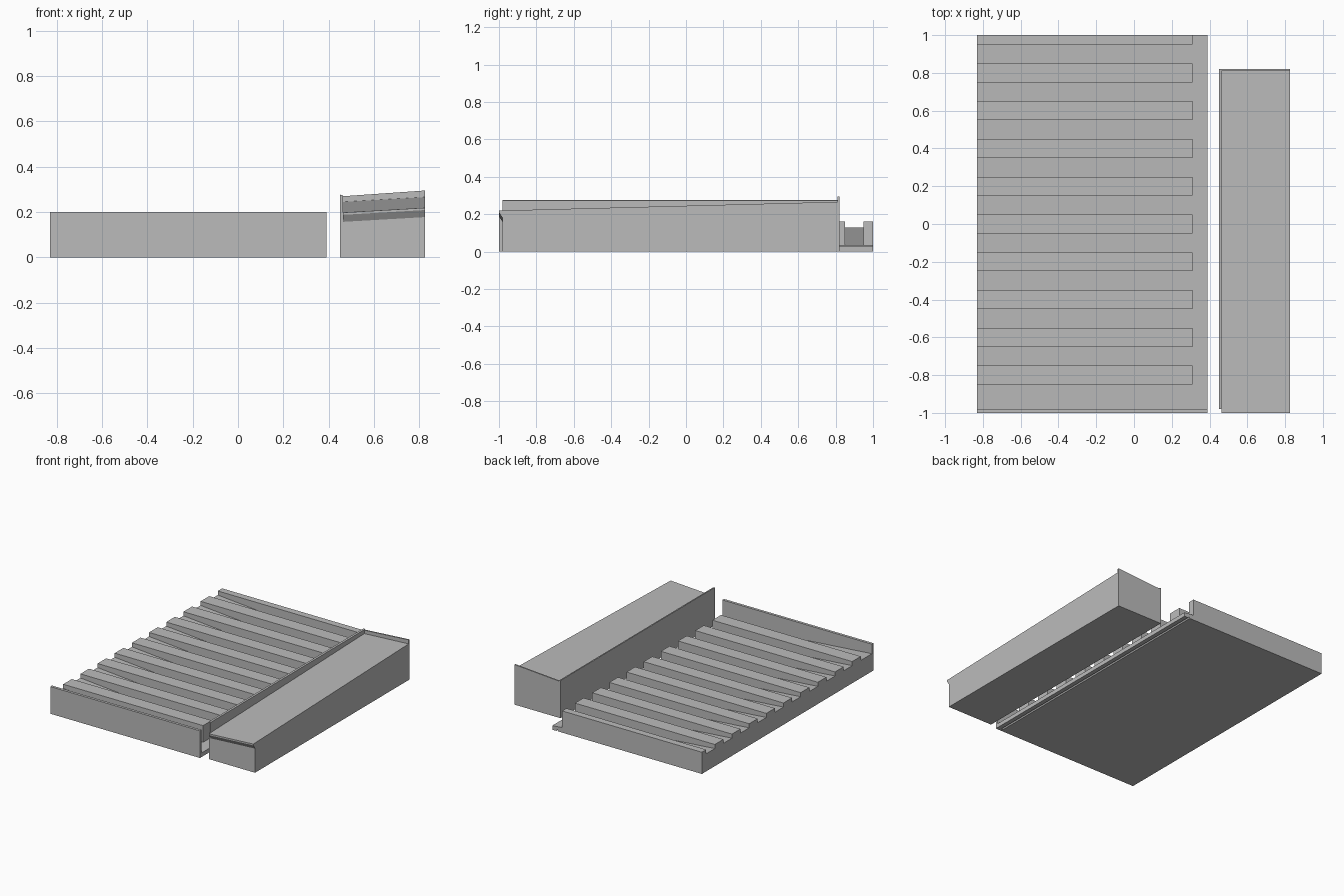
import bpy
import bmesh

if "Cube" in bpy.data.objects:
    bpy.data.objects.remove(bpy.data.objects["Cube"])

grey = bpy.data.materials.new("plain grey")
grey.diffuse_color = (0.5, 0.5, 0.5, 1)
grey.use_nodes = True
grey.node_tree.nodes["Principled BSDF"].inputs["Base Color"].default_value = grey.diffuse_color


def loft(name, solids):
    """Closed solids, each bridging two matching outlines of 3D points."""
    bm = bmesh.new()
    for start, end in solids:
        a = [bm.verts.new(p) for p in start]
        b = [bm.verts.new(p) for p in end]
        n = len(a)
        bm.faces.new(a)
        bm.faces.new(b[::-1])
        for i in range(n):
            j = (i + 1) % n
            bm.faces.new((a[j], a[i], b[i], b[j]))
    bmesh.ops.recalc_face_normals(bm, faces=bm.faces[:])
    mesh = bpy.data.meshes.new(name)
    bm.to_mesh(mesh)
    bm.free()
    mesh.materials.append(grey)
    obj = bpy.data.objects.new(name, mesh)
    bpy.context.collection.objects.link(obj)
    return obj


def along_y(profile, y0, y1):
    return [(x, y0, z) for x, z in profile], [(x, y1, z) for x, z in profile]


def box(x0, x1, y0, y1, z0, z1):
    return along_y([(x0, z0), (x1, z0), (x1, z1), (x0, z1)], y0, y1)


def fuse(obj, other):
    mod = obj.modifiers.new("fuse", "BOOLEAN")
    mod.operation = "UNION"
    mod.solver = "EXACT"
    mod.object = other
    bpy.context.view_layer.objects.active = obj
    bpy.ops.object.modifier_apply(modifier=mod.name)
    bpy.data.objects.remove(other)


# Tray: sloping floor with a drip groove under its low edge
L, R = -0.83, 0.39
tray = loft("ribbed_tray", [along_y(
    [(L, 0), (0.342, 0), (0.35, 0.012), (0.358, 0), (R, 0), (R, 0.03), (L, 0.13)],
    -1, 1)])

# Level ribs, with a half rib at the back edge
ribs = [box(L, 0.31, 0.75 - 0.2 * i, 0.85 - 0.2 * i, 0.015, 0.16) for i in range(9)]
ribs.append(box(L, 0.31, 0.95, 1, 0.015, 0.16))
fuse(tray, loft("ribs", ribs))

# Front wall of the tray
fuse(tray, loft("front_wall", [box(L, R, -1, -0.98, 0, 0.20)]))


# Side block: tilted top, drip lip at the front, upstand at the back
def block_section(x, rise):
    outline = [(-0.98, 0), (0.82, 0), (0.82, 0.27 + rise * 1.2), (0.81, 0.27 + rise * 1.2),
               (0.81, 0.245 + rise), (-1, 0.198 + rise), (-1, 0.188 + rise),
               (-0.98, 0.157 + rise)]
    return [(x, y, z) for y, z in outline]


block = loft("side_block", [(block_section(0.463, 0), block_section(0.825, 0.021))])

# Upstand along the inner side of the block
fuse(block, loft("side_upstand", [along_y(
    [(0.45, 0), (0.463, 0), (0.463, 0.274), (0.45, 0.277)], -0.98, 0.82)]))
